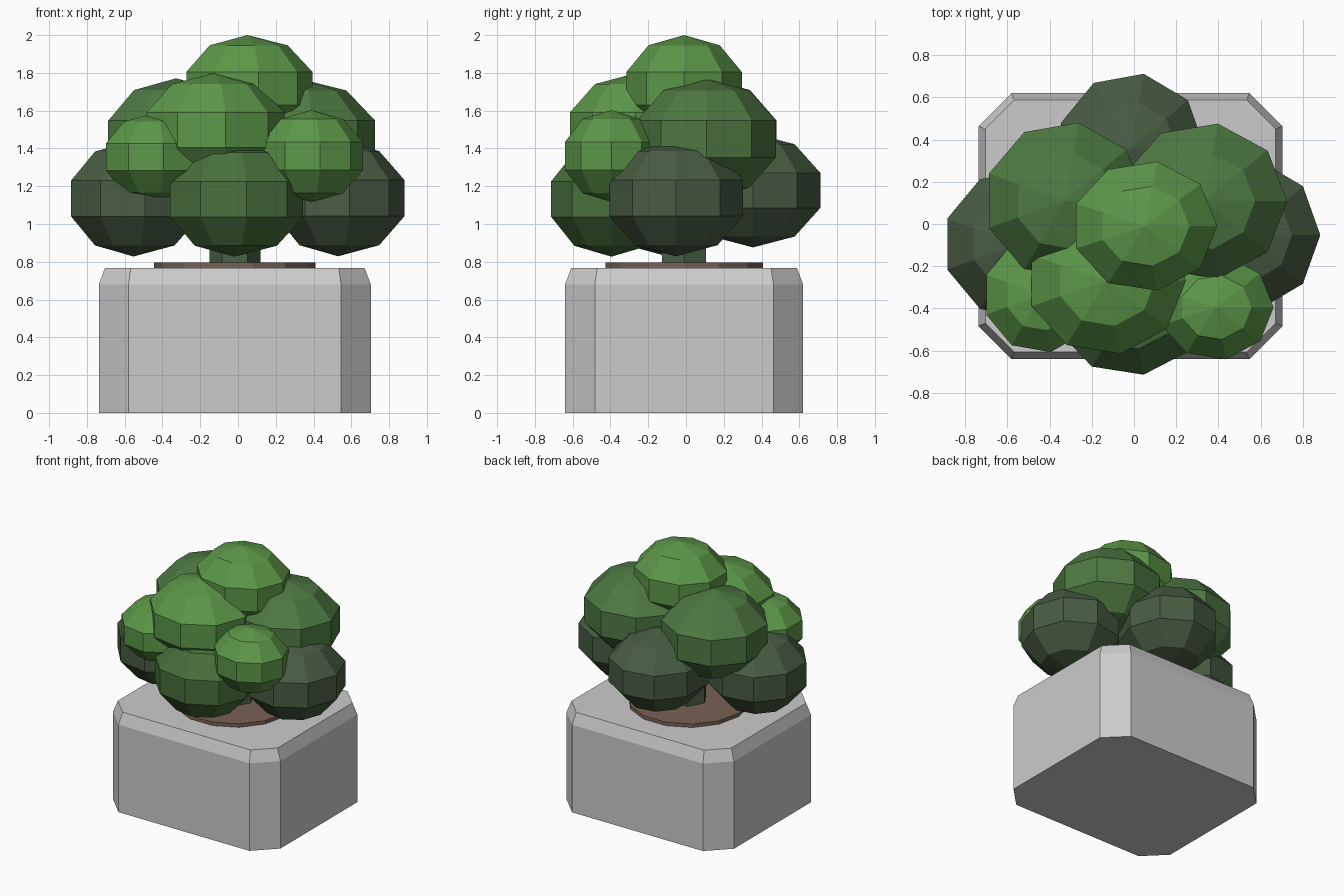
import bpy
import bmesh
from math import sin, cos, pi

if "Cube" in bpy.data.objects:
    bpy.data.objects.remove(bpy.data.objects["Cube"])


def material(name, rgb):
    m = bpy.data.materials.new(name)
    m.diffuse_color = (*rgb, 1)
    m.use_nodes = True
    m.node_tree.nodes["Principled BSDF"].inputs["Base Color"].default_value = m.diffuse_color
    return m


def loft(name, rings, mat=None):
    """Skin a stack of equal-length rings and cap both ends.
    A ring holding one point is a pole."""
    bm = bmesh.new()
    loops = [[bm.verts.new(p) for p in ring] for ring in rings]
    for lo, hi in zip(loops, loops[1:]):
        n = max(len(lo), len(hi))
        for i in range(n):
            j = (i + 1) % n
            if len(lo) == 1:
                bm.faces.new((lo[0], hi[j], hi[i]))
            elif len(hi) == 1:
                bm.faces.new((lo[i], lo[j], hi[0]))
            else:
                bm.faces.new((lo[i], lo[j], hi[j], hi[i]))
    for loop in (loops[0], loops[-1]):
        if len(loop) > 2:
            bm.faces.new(loop)
    bmesh.ops.recalc_face_normals(bm, faces=bm.faces)
    me = bpy.data.meshes.new(name)
    bm.to_mesh(me)
    bm.free()
    ob = bpy.data.objects.new(name, me)
    bpy.context.collection.objects.link(ob)
    if mat:
        me.materials.append(mat)
    return ob


def ellipse(cx, cy, z, rx, ry, n):
    return [(cx + rx * cos(2 * pi * i / n), cy + ry * sin(2 * pi * i / n), z)
            for i in range(n)]


def octagon(cx, cy, z, hx, hy, c):
    """Rectangle with its four corners cut off."""
    pts = [(hx, c - hy), (hx, hy - c), (hx - c, hy), (c - hx, hy),
           (-hx, hy - c), (-hx, c - hy), (c - hx, -hy), (hx - c, -hy)]
    return [(cx + x, cy + y, z) for x, y in pts]


def leaf_clump(name, centre, size, mat, sides=9, bands=5):
    """Squashed low-poly ball."""
    (cx, cy, cz), (a, b, h) = centre, size
    rings = [[(cx, cy, cz - h)]]
    for k in range(1, bands):
        t = pi * k / bands
        rings.append(ellipse(cx, cy, cz - h * cos(t), a * sin(t), b * sin(t), sides))
    rings.append([(cx, cy, cz + h)])
    return loft(name, rings, mat)


soil_brown = material("soil_brown", (0.19, 0.12, 0.09))
stem_green = material("stem_green", (0.07, 0.12, 0.06))
shade_green = material("shade_green", (0.065, 0.107, 0.055))
deep_green = material("deep_green", (0.065, 0.16, 0.045))
mid_green = material("mid_green", (0.076, 0.19, 0.055))
light_green = material("light_green", (0.107, 0.31, 0.065))

# Planter block with cut corners and a chamfered top
PX, PY = -0.017, -0.01
loft("planter", [octagon(PX, PY, 0, 0.72, 0.63, 0.157),
                 octagon(PX, PY, 0.68, 0.72, 0.63, 0.157),
                 octagon(PX, PY, 0.768, 0.687, 0.597, 0.137)])

# Soil disc and stem
loft("soil", [ellipse(PX, PY, z, 0.428, 0.428, 14) for z in (0.74, 0.795)], soil_brown)
loft("stem", [ellipse(PX, PY, z, 0.135, 0.135, 6) for z in (0.78, 1.4)], stem_green)

# Foliage: lower ring, middle pair, crown and front highlights
clumps = [
    ("lower_left_leaves", (-0.553, -0.095, 1.135), (0.37, 0.373, 0.307), shade_green),
    ("lower_right_leaves", (0.53, -0.052, 1.137), (0.37, 0.378, 0.308), shade_green),
    ("lower_back_leaves", (-0.015, 0.355, 1.178), (0.37, 0.38, 0.302), shade_green),
    ("lower_front_leaves", (-0.018, -0.395, 1.132), (0.382, 0.34, 0.305), deep_green),
    ("middle_left_leaves", (-0.328, 0.11, 1.447), (0.402, 0.395, 0.324), mid_green),
    ("middle_right_leaves", (0.328, 0.108, 1.45), (0.418, 0.392, 0.318), mid_green),
    ("crown_leaves", (0.05, -0.01, 1.718), (0.362, 0.326, 0.282), light_green),
    ("front_centre_leaves", (-0.131, -0.268, 1.498), (0.396, 0.37, 0.3), light_green),
    ("front_left_leaves", (-0.442, -0.335, 1.355), (0.288, 0.29, 0.232), light_green),
    ("front_right_leaves", (0.387, -0.395, 1.36), (0.288, 0.262, 0.243), light_green),
]
for clump in clumps:
    leaf_clump(*clump)
